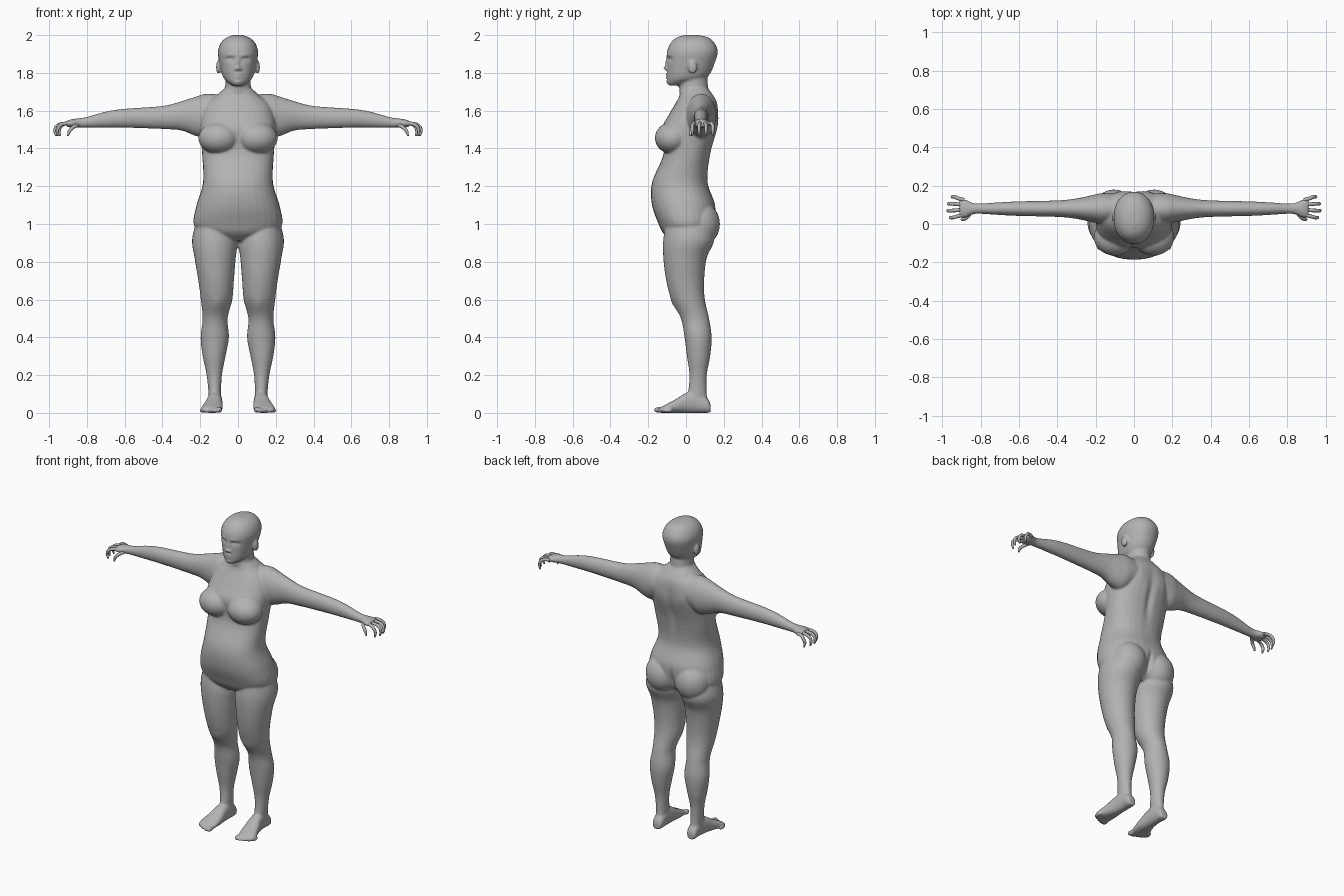
import bpy, bmesh, math
from mathutils import Matrix

default_cube = bpy.data.objects.get("Cube")
if default_cube:
    bpy.data.objects.remove(default_cube, do_unlink=True)

TONE = (.45, .45, .45, 1)
grey = bpy.data.materials.new("plain grey")
grey.use_nodes = True
grey.diffuse_color = TONE
grey.node_tree.nodes["Principled BSDF"].inputs["Base Color"].default_value = TONE

shell = bmesh.new()
SIDES = 32
STEPS = 5


def spline(before, start, end, after, t):
    """Catmull-Rom blend between two rows of numbers."""
    blended = []
    for p, q, r, s in zip(before, start, end, after):
        slope_in, slope_out = (r - p) / 2, (s - q) / 2
        ease = t * t * (3 - 2 * t)
        blended.append(q + (r - q) * ease + slope_in * t * (1 - t) ** 2 - slope_out * t * t * (1 - t))
    return blended


def signed_power(value, exponent):
    return math.copysign(abs(value) ** exponent, value)


def loft(rows, axis, power=2, mirror=False):
    """Smooth tube: each row is a position on the axis, then the extents on the other two axes."""
    padded = [rows[0], *rows, rows[-1]]
    path = []
    for i in range(len(rows) - 1):
        path += [spline(*padded[i:i + 4], step / STEPS) for step in range(STEPS)]
    path.append(rows[-1])
    for side in ((1, -1) if mirror else (1,)):
        rings = []
        for position, low_u, high_u, low_v, high_v in path:
            ring = []
            for k in range(SIDES):
                angle = math.tau * k / SIDES
                cosine = signed_power(math.cos(angle), 2 / power)
                sine = signed_power(math.sin(angle), 2 / power)
                u = (low_u + high_u + (high_u - low_u) * cosine) / 2
                v = (low_v + high_v + (high_v - low_v) * sine) / 2
                x, y, z = {"x": (position, u, v), "y": (u, position, v), "z": (u, v, position)}[axis]
                ring.append(shell.verts.new((x * side, y, z)))
            rings.append(ring)
        for lower, upper in zip(rings, rings[1:]):
            for k in range(SIDES):
                shell.faces.new((lower[k - 1], lower[k], upper[k], upper[k - 1]))
        shell.faces.new(rings[0])
        shell.faces.new(rings[-1])


def blob_pair(centre, radii):
    """Matching ellipsoids on the left and right."""
    x, y, z = centre
    for side in (1, -1):
        place = Matrix.Translation((x * side, y, z)) @ Matrix.Diagonal((*radii, 1))
        bmesh.ops.create_uvsphere(shell, u_segments=24, v_segments=16, radius=1, matrix=place)


def column(rows, power):
    """Symmetric upright loft from height, half width, front and back."""
    loft([(z, -half, half, front, back) for z, half, front, back in rows], "z", power)


# Torso, bust and buttocks
column([(.91, .1, -.07, .08), (.95, .19, -.12, .13), (1, .235, -.145, .15), (1.1, .22, -.18, .155),
        (1.22, .185, -.18, .115), (1.37, .19, -.12, .13), (1.5, .2, -.13, .165), (1.58, .19, -.09, .17),
        (1.64, .165, -.055, .165), (1.68, .115, -.035, .145), (1.72, .07, -.03, .115)], 2.3)
blob_pair((.1, -.07, 1.455), (.11, .095, .085))
blob_pair((.105, .07, 1), (.11, .11, .12))

# Neck, head and ears
column([(1.64, .085, -.01, .14), (1.7, .07, -.035, .12), (1.82, .065, -.03, .11)], 2)
column([(1.733, .025, -.09, -.03), (1.75, .052, -.097, .03), (1.78, .08, -.1, .115), (1.86, .1, -.1, .155),
        (1.915, .106, -.1, .168), (1.96, .09, -.08, .15), (1.987, .06, -.05, .12), (2, .025, -.01, .07)], 2.15)
blob_pair((.104, .035, 1.83), (.012, .024, .036))

# Arms and palms, level front to back: reach, half depth, underside, top
arm = [(.06, .07, 1.52, 1.68), (.16, .08, 1.46, 1.69), (.22, .07, 1.465, 1.675), (.3, .053, 1.495, 1.65),
       (.4, .043, 1.503, 1.625), (.6, .038, 1.51, 1.61), (.7, .033, 1.51, 1.595), (.8, .027, 1.51, 1.567),
       (.84, .03, 1.51, 1.56), (.88, .047, 1.51, 1.555), (.91, .047, 1.516, 1.545)]
loft([(x, .08 - half, .08 + half, under, top) for x, half, under, top in arm], "x", mirror=True)

# Legs
loft([(1.03, .05, .215, -.1, .12), (.92, .004, .243, -.12, .15), (.82, .012, .23, -.12, .11),
      (.7, .022, .21, -.105, .096), (.6, .03, .197, -.077, .1), (.5, .055, .187, -.027, .122),
      (.4, .048, .198, -.008, .136), (.3, .066, .187, .005, .128), (.2, .085, .166, .018, .11),
      (.1, .09, .156, .01, .11), (.04, .09, .155, 0, .12)], "z", mirror=True)

# Feet, flat on the ground: distance back, inner edge, outer edge, height
foot = [(.13, .1, .145, .045), (.115, .09, .155, .075), (.06, .085, .157, .115), (0, .083, .166, .105),
        (-.05, .08, .18, .075), (-.1, .083, .195, .048), (-.135, .09, .19, .03)]
loft([(y, inner, outer, 0, height) for y, inner, outer, height in foot], "y", 2.3, mirror=True)

# Toes shrink and step back towards the outside
for i in range(5):
    size = .012 if i else .016
    blob_pair((.1 + .0225 * i, -.145 + .003 * i * i, size), (size, .025, size))

# Fuse the parts into one soft skin
bmesh.ops.recalc_face_normals(shell, faces=shell.faces[:])
rough = bpy.data.meshes.new("rough body")
shell.to_mesh(rough)
shell.free()
body = bpy.data.objects.new("body", rough)
bpy.context.collection.objects.link(body)
remesh = body.modifiers.new("skin", "REMESH")
remesh.mode = "VOXEL"
remesh.voxel_size = .0065
soften = body.modifiers.new("soften", "SMOOTH")
soften.factor = .5
soften.iterations = 5
graph = bpy.context.evaluated_depsgraph_get()
skin = bpy.data.meshes.new_from_object(body.evaluated_get(graph))
body.modifiers.clear()
body.data = skin
bpy.data.meshes.remove(rough)

# Sculpted forms: x, z, width, height, push along y
FRONT_FORMS = {
    "eye socket": (.042, 1.872, .022, .012, .012),
    "eyeball": (.042, 1.868, .012, .007, -.006),
    "brow": (.04, 1.893, .028, .008, -.004),
    "nose bridge": (0, 1.852, .009, .024, -.011),
    "nose tip": (0, 1.825, .012, .011, -.017),
    "nostril": (.014, 1.82, .008, .008, -.008),
    "upper lip": (0, 1.792, .022, .006, -.007),
    "lower lip": (0, 1.776, .018, .006, -.007),
    "chin": (0, 1.75, .02, .013, -.007),
    "breastbone": (0, 1.46, .03, .07, .006),
    "kneecap": (.11, .57, .03, .04, -.008),
}
BACK_FORMS = {
    "spine": (0, 1.42, .022, .13, -.014),
    "shoulder blade": (.09, 1.56, .05, .06, .007),
    "cleft": (0, .98, .014, .07, -.022),
}


def push_forms(forms, depth):
    """Move the skin near the given depth with soft round brushes."""
    for vert in skin.vertices:
        x, y, z = abs(vert.co.x), vert.co.y, vert.co.z
        fade = ((y - depth) / .06) ** 2
        vert.co.y += sum(push * math.exp(-((x - fx) / width) ** 2 - ((z - fz) / height) ** 2 - fade)
                         for fx, fz, width, height, push in forms.values())


push_forms(FRONT_FORMS, -.1)
push_forms(BACK_FORMS, .16)
skin.materials.clear()
skin.materials.append(grey)
skin.polygons.foreach_set("use_smooth", [True] * len(skin.polygons))


# Curled fingers and thumbs
def add_fingers(name, side):
    curve = bpy.data.curves.new(name, "CURVE")
    curve.dimensions = "3D"
    curve.bevel_depth = .0105
    curve.bevel_resolution = 3
    curve.use_fill_caps = True
    thumb = [(.85, .06, 1.525), (.875, .032, 1.51), (.893, .024, 1.49), (.9, .024, 1.466)]
    paths = [thumb]
    for i in range(4):
        knuckle = .05 + .025 * i
        fan = .011 * (i - 1.5)
        reach = .97 - .008 * (i - 1.3) ** 2
        paths.append([(.885, knuckle, 1.532), (.915, knuckle + fan / 2, 1.532),
                      (reach - .012, knuckle + fan, 1.52), (reach, knuckle + fan, 1.495),
                      (reach - .006, knuckle + fan, 1.466)])
    for path in paths:
        strand = curve.splines.new("BEZIER")
        strand.resolution_u = 5
        strand.bezier_points.add(len(path) - 1)
        for k, (joint, (x, y, z)) in enumerate(zip(strand.bezier_points, path)):
            joint.co = (x * side, y, z)
            joint.handle_left_type = joint.handle_right_type = "AUTO"
            joint.radius = 1 - .05 * k
        strand.bezier_points[-1].radius = .45
    curve.materials.append(grey)
    bpy.context.collection.objects.link(bpy.data.objects.new(name, curve))


add_fingers("left_fingers", 1)
add_fingers("right_fingers", -1)
